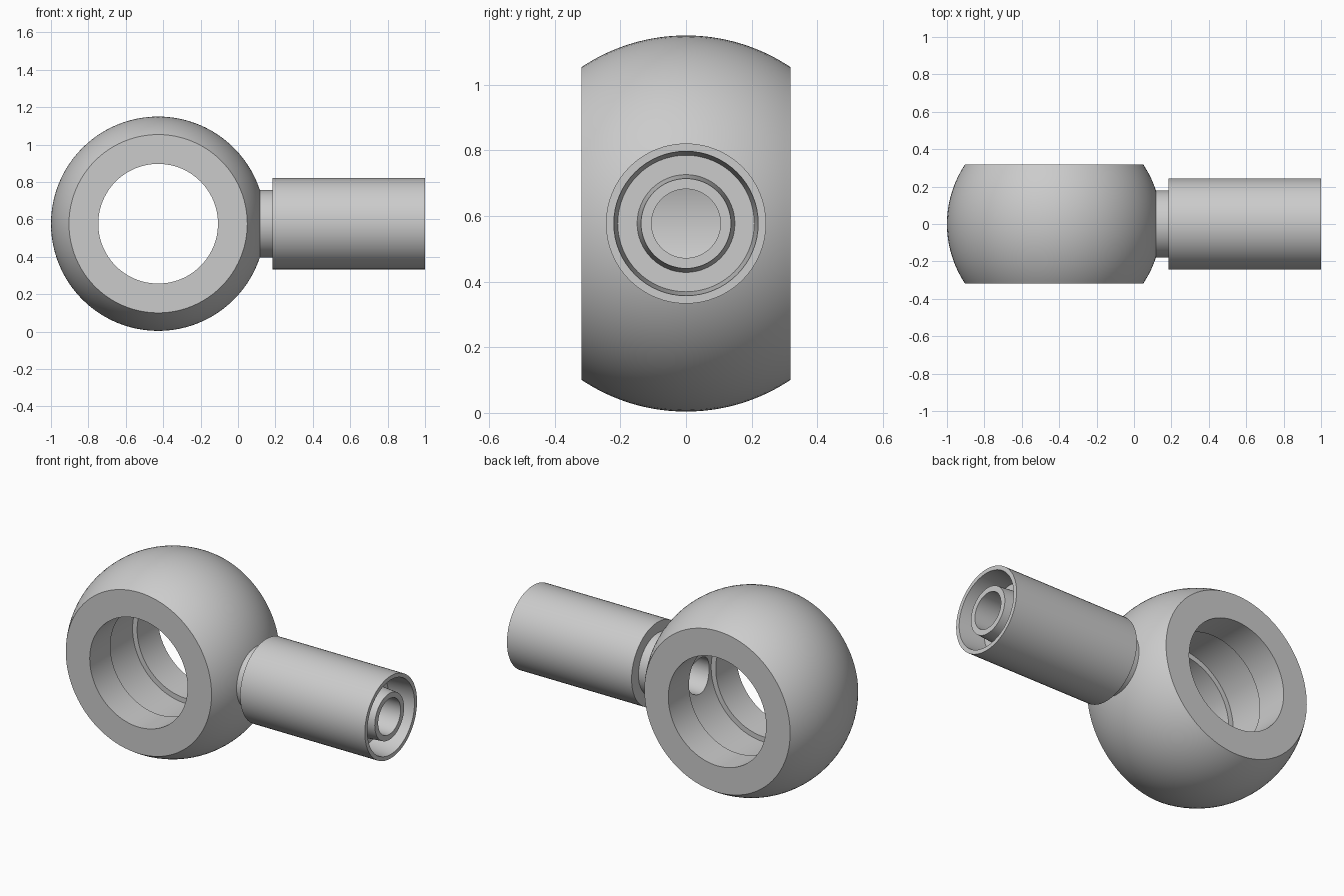
import bpy, bmesh, math
from mathutils import Vector

default = bpy.data.objects.get("Cube")
if default:
    bpy.data.objects.remove(default, do_unlink=True)

CX, CZ = -0.427, 0.577      # centre of the ball eye
R, HALF = 0.573, 0.318      # ball radius and half width
BORE = 0.105                # fluid passage radius

steel = bpy.data.materials.new("grey steel")
steel.use_nodes = True
colour = (0.6, 0.6, 0.6, 1)
steel.diffuse_color = colour
steel.node_tree.nodes["Principled BSDF"].inputs["Base Color"].default_value = colour


def revolve(name, profile, axis, centre, steps=96):
    """Spin a closed (along axis, radius) profile around the X or Y axis."""
    bm = bmesh.new()
    if axis == "X":
        pts, direction = [(a, 0, r) for a, r in profile], Vector((1, 0, 0))
    else:
        pts, direction = [(r, a, 0) for a, r in profile], Vector((0, 1, 0))
    verts = [bm.verts.new(p) for p in pts]
    edges = [bm.edges.new((v, verts[(i + 1) % len(verts)])) for i, v in enumerate(verts)]
    bmesh.ops.spin(bm, geom=verts + edges, cent=(0, 0, 0), axis=direction,
                   angle=math.tau, steps=steps)
    bmesh.ops.remove_doubles(bm, verts=bm.verts, dist=0.00001)
    bmesh.ops.recalc_face_normals(bm, faces=bm.faces)
    mesh = bpy.data.meshes.new(name)
    bm.to_mesh(mesh)
    bm.free()
    mesh.materials.append(steel)
    obj = bpy.data.objects.new(name, mesh)
    obj.location = centre
    bpy.context.collection.objects.link(obj)
    return obj


def activate(obj):
    bpy.ops.object.select_all(action="DESELECT")
    obj.select_set(True)
    bpy.context.view_layer.objects.active = obj


# Ball eye: truncated sphere with a through hole and a shallow inner groove
limit = math.asin(HALF / R)
arc = [limit * (2 * i / 32 - 1) for i in range(33)]
profile = [(R * math.sin(t), R * math.cos(t)) for t in arc]
profile += [(HALF, 0.32), (0.125, 0.32), (0.125, 0.35),
            (-0.125, 0.35), (-0.125, 0.32), (-HALF, 0.32)]
eye = revolve("ball_eye", profile, "Y", (CX, 0, CZ))

# Passage drilled from the stem into the groove
bpy.ops.mesh.primitive_cylinder_add(vertices=64, radius=BORE, depth=0.5,
                                    location=(0.05, 0, CZ),
                                    rotation=(0, math.pi / 2, 0))
drill = bpy.context.object
drill.name = "passage_cutter"
drill.hide_render = True
drill.data.materials.append(steel)
cut = eye.modifiers.new("passage", "BOOLEAN")
cut.operation = "DIFFERENCE"
cut.solver = "EXACT"
cut.object = drill
activate(eye)
bpy.ops.object.modifier_apply(modifier=cut.name)
bpy.data.objects.remove(drill, do_unlink=True)

# Neck, crimp sleeve and inner hose stem, turned as one piece
stem = revolve("neck_and_sleeve", [
    (0.09, BORE), (0.09, 0.18), (0.185, 0.18), (0.185, 0.244),
    (1.0, 0.244), (1.0, 0.22), (0.84, 0.208), (0.84, 0.149),
    (0.99, 0.137), (0.99, BORE)], "X", (0, 0, CZ), 64)

for obj in (eye, stem):
    activate(obj)
    bpy.ops.object.shade_smooth_by_angle(angle=math.radians(25))
